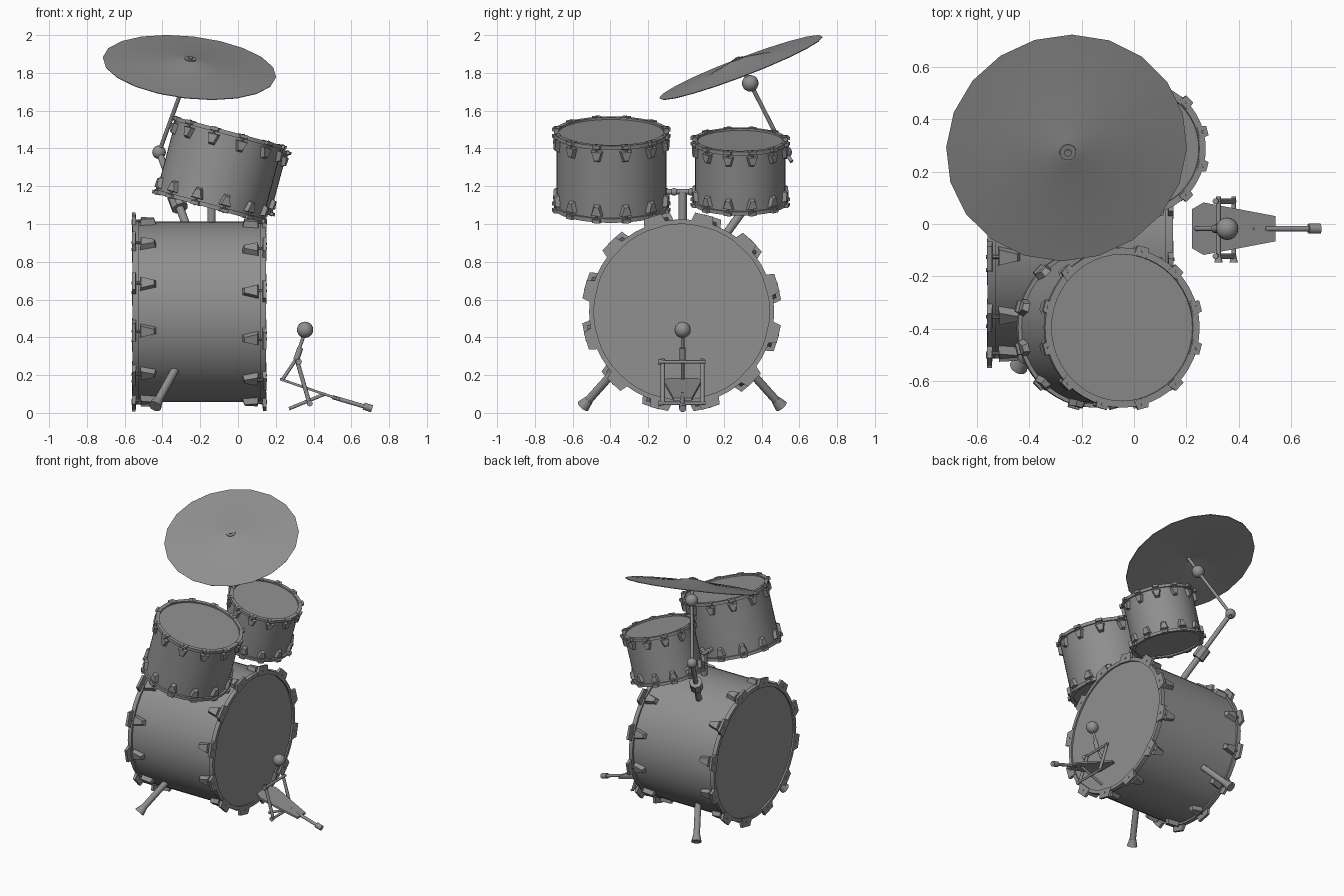
import bpy, bmesh
from math import sin, cos, pi, radians
from mathutils import Vector, Matrix

if "Cube" in bpy.data.objects:
    bpy.data.objects.remove(bpy.data.objects["Cube"])

dark = bpy.data.materials.new("dark_grey")
dark.diffuse_color = (.28, .28, .28, 1)
dark.use_nodes = True
dark.node_tree.nodes["Principled BSDF"].inputs["Base Color"].default_value = dark.diffuse_color


def finish(name, bm, matrix=None, smooth=True):
    bmesh.ops.remove_doubles(bm, verts=bm.verts, dist=1e-5)
    bmesh.ops.recalc_face_normals(bm, faces=bm.faces)
    mesh = bpy.data.meshes.new(name)
    bm.to_mesh(mesh)
    bm.free()
    mesh.materials.append(dark)
    ob = bpy.data.objects.new(name, mesh)
    bpy.context.collection.objects.link(ob)
    if matrix:
        ob.matrix_world = matrix
    if smooth:
        bpy.ops.object.select_all(action='DESELECT')
        ob.select_set(True)
        bpy.context.view_layer.objects.active = ob
        bpy.ops.object.shade_smooth_by_angle(angle=radians(35))
    return ob


def lathe(bm, profile, seg, closed=False):
    """Revolve (radius, height) points around local z."""
    rings = [[bm.verts.new((r * cos(2 * pi * i / seg), r * sin(2 * pi * i / seg), z))
              for i in range(seg)] for r, z in profile]
    pairs = list(zip(rings, rings[1:])) + ([(rings[-1], rings[0])] if closed else [])
    for a, b in pairs:
        for i in range(seg):
            j = (i + 1) % seg
            bm.faces.new((a[i], a[j], b[j], b[i]))


def wedge(bm, base, tip, r0, r1, ang):
    """Block between two (half width, z0, z1, half width at z1) outlines at radii r0 and r1."""
    rot = Matrix.Rotation(ang, 3, 'Z')
    loops = []
    for (w0, z0, z1, w1), r in ((base, r0), (tip, r1)):
        loops.append([bm.verts.new(rot @ Vector((r, t, z)))
                      for t, z in ((-w0, z0), (w0, z0), (w1, z1), (-w1, z1))])
    a, b = loops
    bm.faces.new(a)
    bm.faces.new(b)
    for i in range(4):
        j = (i + 1) % 4
        bm.faces.new((a[i], a[j], b[j], b[i]))


def drum(name, base, tilt, R, L, hoop, lug, claw, rod_r, skew=(0, 0)):
    """Drum along local z from base: shell and heads, hoops, lugs, claws, tension rods."""
    m = Matrix.Translation(base) @ Matrix.Rotation(radians(tilt), 4, 'Y')
    bm = bmesh.new()
    lathe(bm, [(0, .01), (R, .01), (R, L - .01), (0, L - .01)], 48)
    finish(name + "_shell", bm, m)
    hw, hr = hoop
    bm = bmesh.new()
    for a, b in ((0, hw), (L, L - hw)):
        lathe(bm, [(R - .012, a), (hr, a), (hr, b), (R - .012, b)], 48, True)
    finish(name + "_hoops", bm, m)
    ll, lw, lh = lug
    cw, cr0, cr1, cz = claw
    lugs, claws = bmesh.new(), bmesh.new()
    for k in range(12):
        for end, s, twist in ((0, 1, skew[0]), (L, -1, skew[1])):
            ang = radians(15 + 30 * k + twist)
            z0, z1 = end + s * (hw + .01), end + s * (hw + .01 + ll)
            wedge(lugs, (lw, z0, z1, lw * .5), (lw * .8, z0 + s * .004, z1 - s * .012, lw * .35),
                  R - .006, R + lh, ang)
            c = (cw, end - s * .003, end + s * cz, cw)
            t = (cw * .75, end - s * .002, end + s * cz * .8, cw * .75)
            wedge(claws, c, t, cr0, cr1, ang)
            # tension rod from the claw into the lug
            p = Vector((cos(ang), sin(ang), 0)) * (R + lh * .55) + Vector((0, 0, end + s * (hw * .5 + .008)))
            bmesh.ops.create_cone(claws, cap_ends=True, segments=8, radius1=rod_r, radius2=rod_r,
                                  depth=hw + .028, matrix=Matrix.Translation(p))
    finish(name + "_lugs", lugs, m, False)
    finish(name + "_claws", claws, m, False)


def rod(name, p0, p1, r, r2=None, seg=12):
    p0, p1 = Vector(p0), Vector(p1)
    d = p1 - p0
    bm = bmesh.new()
    bmesh.ops.create_cone(bm, cap_ends=True, segments=seg, radius1=r, radius2=r if r2 is None else r2,
                          depth=d.length)
    m = Matrix.Translation((p0 + p1) / 2) @ d.to_track_quat('Z', 'Y').to_matrix().to_4x4()
    return finish(name, bm, m)


def ball(name, p, r):
    bm = bmesh.new()
    bmesh.ops.create_uvsphere(bm, u_segments=16, v_segments=10, radius=r)
    return finish(name, bm, Matrix.Translation(p))


# Drums
drum("bass_drum", (-.558, -.023, .535), 90, .477, .706, (.03, .49),
     (.085, .038, .03), (.064, .462, .528, .02), .007, (-3, 2))
drum("large_tom", (-.153, -.395, 1.085), 15, .291, .42, (.022, .305),
     (.062, .034, .022), (.028, .282, .319, .02), .006)
drum("small_tom", (-.06, .287, 1.11), 15, .239, .348, (.02, .252),
     (.057, .031, .02), (.025, .231, .267, .018), .006)

# Tom mount on top of the bass drum
MX, MY = -.14, -.018
rod("tom_post", (MX, MY, .98), (MX, MY, 1.17), .022)
rod("tom_crossbar", (MX, -.13, 1.17), (MX, .09, 1.17), .014)
for s in (-1, 1):
    ball("tom_bracket", (MX, MY + s * .045, 1.17), .02)

# Bass drum spurs with rubber feet
for s in (-1, 1):
    a, b = Vector((-.335, -.02 + s * .355, .225)), Vector((-.44, -.02 + s * .525, .035))
    rod("spur_leg", a, b, .022)
    rod("spur_foot", a.lerp(b, .82), b, .024, .036)

# Cymbal: shallow cone with a bell, tilted
n = Vector((.105, -.355, .93)).normalized()
cen = Vector((-.257, .29, 1.83))
bm = bmesh.new()
lathe(bm, [(0, .048), (.05, .042), (.18, .017), (.462, 0), (.46, -.004), (.18, .011), (.05, .035), (0, .041)], 20)
finish("cymbal", bm, Matrix.Translation(cen) @ n.to_track_quat('Z', 'Y').to_matrix().to_4x4())
rod("cymbal_washer", cen + n * .038, cen + n * .05, .032)
rod("cymbal_nut", cen + n * .045, cen + n * .056, .014)

# Cymbal stand: tilter ball, thin boom, elbow, thick tube into the bass drum
tilter, elbow, foot = Vector((-.285, .34, 1.745)), Vector((-.418, .525, 1.38)), Vector((-.25, .2, .93))
rod("cymbal_spindle", tilter, cen + n * .04, .011)
ball("tilter_knob", tilter, .044)
rod("cymbal_boom", tilter, elbow, .011)
ball("elbow_knob", elbow, .036)
rod("elbow_screw", elbow, elbow + Vector((.03, .035, -.05)), .01)
rod("stand_tube", elbow, foot, .017)
rod("stand_clamp", elbow.lerp(foot, .51), elbow.lerp(foot, .66), .045, seg=8)
rod("stand_lower_tube", elbow.lerp(foot, .65), foot, .022)

# Kick pedal footboard: tapered outline on a sloping plane
PY = -.018
slope = lambda x: .185 - (x - .225) * .34
half = [(.222, .075), (.265, .1), (.54, .048)]
outline = half + [(x, -w) for x, w in reversed(half)]
bm = bmesh.new()
f = bm.faces.new([bm.verts.new((x, PY + w, slope(x))) for x, w in outline])
ext = bmesh.ops.extrude_face_region(bm, geom=[f])
for v in ext['geom']:
    if isinstance(v, bmesh.types.BMVert):
        v.co.z -= .014
finish("footboard", bm, smooth=False)
rod("heel_rod", (.50, PY, slope(.50) - .008), (.69, PY, .028), .011)
rod("heel_foot", (.665, PY, .036), (.71, PY, .022), .019)

# Pedal frame
for s in (-1, 1):
    rod("frame_post", (.31, PY + s * .105, .285), (.38, PY + s * .105, .045), .011)
rod("frame_top_bar", (.322, PY - .122, .27), (.322, PY + .122, .27), .009)
rod("frame_bottom_bar", (.38, PY - .122, .05), (.38, PY + .122, .05), .009)
for x, z in ((.322, .27), (.38, .05)):
    rod("frame_end_knob", (x, PY - .128, z), (x, PY - .105, z), .016, .01)
rod("frame_base", (.27, PY, .022), (.46, PY, .1), .009)

# Beater
rod("beater_shaft", (.30, PY, .27), (.352, PY, .42), .009)
rod("beater_collar", (.308, PY, .28), (.33, PY, .345), .016)
rod("beater_link", (.235, PY, .175), (.318, PY, .3), .009)
ball("beater_head", (.355, PY, .44), .043)
